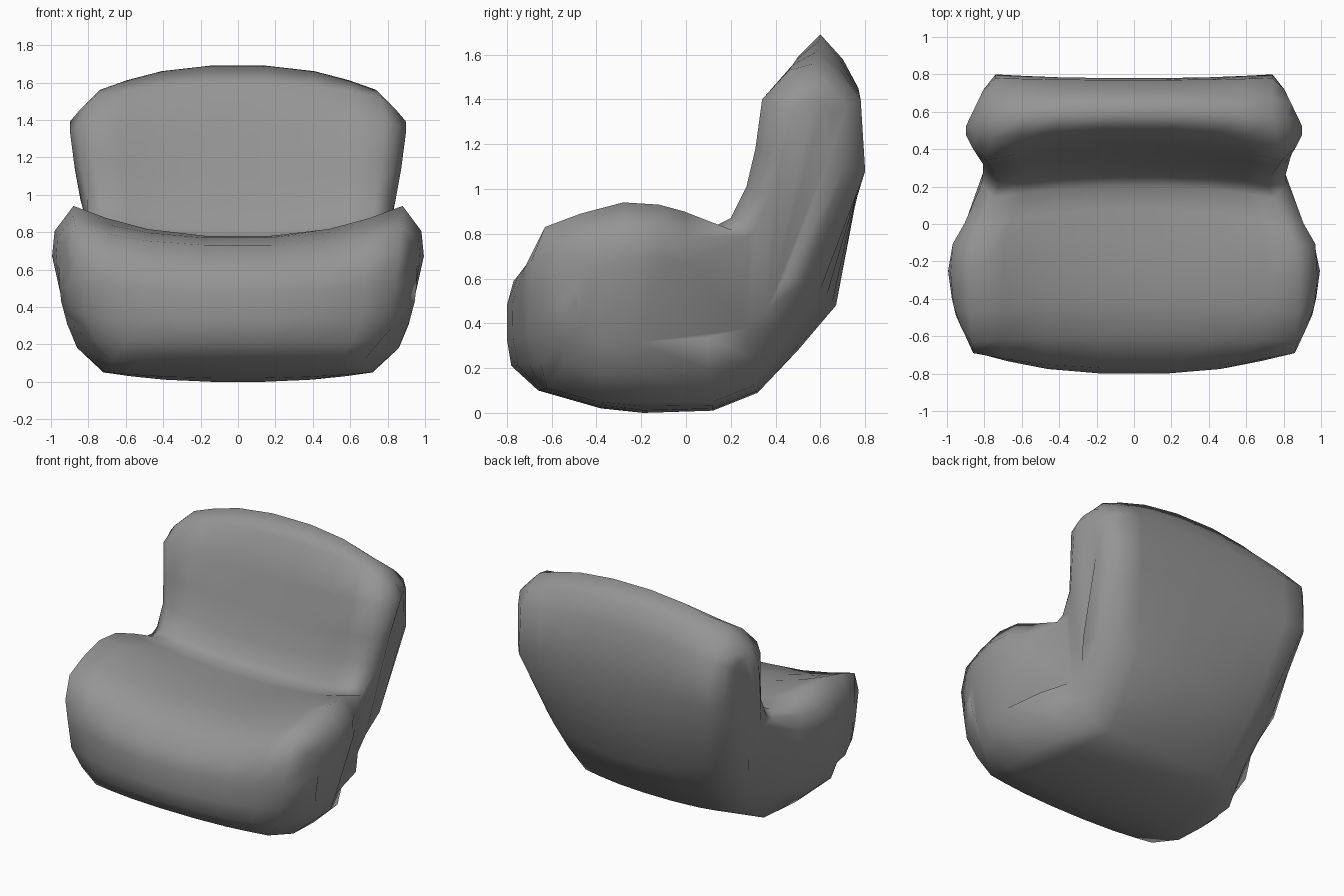
import bpy
import bmesh
from mathutils import Vector

default_cube = bpy.data.objects.get("Cube")
if default_cube:
    bpy.data.objects.remove(default_cube, do_unlink=True)

# Upholstery colour
fabric = bpy.data.materials.new("grey_upholstery")
fabric.use_nodes = True
grey = (.3, .3, .3, 1)
fabric.diffuse_color = grey
fabric.node_tree.nodes["Principled BSDF"].inputs["Base Color"].default_value = grey

# Side outline: centre y, centre z, rim x, rim y, rim z
OUTLINE = [
    (-.8, .33, .82, -.68, .35), (-.8, .48, .84, -.69, .53),   # front
    (-.77, .59, .86, -.69, .68), (-.6, .73, .87, -.63, .83),
    (-.4, .77, .88, -.47, .89), (-.25, .78, .88, -.28, .94),  # seat top
    (-.08, .78, .87, -.12, .93), (.08, .77, .82, -.01, .9),
    (.2, .77, .75, .14, .84), (.25, .81, .72, .2, .87),       # crease
    (.3, .92, .74, .27, 1.01), (.36, 1.1, .77, .31, 1.18),
    (.42, 1.34, .79, .34, 1.4), (.5, 1.59, .76, .46, 1.53),   # backrest front
    (.6, 1.69, .74, .57, 1.56), (.7, 1.58, .74, .68, 1.5),    # crest
    (.77, 1.45, .74, .78, 1.4), (.78, 1.08, .74, .8, 1.08),
    (.67, .48, .61, .6, .55), (.5, .28, .59, .46, .33),       # rear
    (.32, .09, .57, .3, .12), (.12, .01, .69, .12, .05),
    (-.19, 0, .72, -.19, .05), (-.38, .02, .71, -.4, .05),    # underside
    (-.66, .1, .67, -.62, .11), (-.78, .21, .76, -.65, .22),
]

# Half width of the puffy sides by depth and height,
# and towards the lower rear and lower front corners
WIDTH_BY_DEPTH = [(-.7, .85), (-.5, .95), (-.33, .99), (-.16, 1), (-.02, .92),
                  (.13, .83), (.31, .8), (.4, .86), (.5, .91), (.77, .78)]
WIDTH_BY_HEIGHT = [(0, .72), (.22, .89), (.6, .99), (.78, 1),
                   (.9, .91), (1.4, .9), (1.6, .7)]
WIDTH_BY_REAR = [(-.5, 1), (-.3, .9), (-.1, .74), (.05, .66)]
WIDTH_BY_FRONT = [(.03, 1), (.15, .92), (.3, .8)]

# Line through the middle of the seat and backrest, seen from the side
SPINE = [Vector(p) for p in ((-.35, .48), (.3, .55), (.57, 1.3))]


def interpolate(table, value):
    if value <= table[0][0]:
        return table[0][1]
    for (a, wa), (b, wb) in zip(table, table[1:]):
        if value <= b:
            return wa + (wb - wa) * (value - a) / (b - a)
    return table[-1][1]


def nearest_on_spine(point):
    candidates = []
    for start, end in zip(SPINE, SPINE[1:]):
        along = end - start
        t = (point - start).dot(along) / along.length_squared
        candidates.append(start + along * max(0, min(1, t)))
    return min(candidates, key=lambda c: (c - point).length)


def across_ring(fraction):
    """Outline between the middle (0) and the rim (1)."""
    blend = max(0, (fraction - .2) / .8) ** 1.8
    ring = []
    for cy, cz, rx, ry, rz in OUTLINE:
        ring.append(Vector((rx * fraction, cy + (ry - cy) * blend, cz + (rz - cz) * blend)))
    return ring


def side_ring(inset):
    """Rim pulled towards the spine and pushed out to the side width."""
    ring = []
    for _, _, _, ry, rz in OUTLINE:
        rim = Vector((ry, rz))
        y, z = rim.lerp(nearest_on_spine(rim), inset)
        x = min(interpolate(WIDTH_BY_DEPTH, y), interpolate(WIDTH_BY_HEIGHT, z),
                interpolate(WIDTH_BY_REAR, y - z), interpolate(WIDTH_BY_FRONT, -y - z))
        ring.append(Vector((x, y, z)))
    return ring


# Lounge chair: rings lofted from the right side to the left side
half = [across_ring(f) for f in (.2, .55, .8, 1)] + [side_ring(i) for i in (.3, .6)]
mirrored = [[Vector((-p.x, p.y, p.z)) for p in ring] for ring in reversed(half)]

bm = bmesh.new()
rings = [[bm.verts.new(p) for p in ring] for ring in mirrored + half]
count = len(OUTLINE)
for a, b in zip(rings, rings[1:]):
    for i in range(count):
        j = (i + 1) % count
        bm.faces.new((a[i], a[j], b[j], b[i]))
caps = [bm.faces.new(rings[0]), bm.faces.new(rings[-1])]
bmesh.ops.triangulate(bm, faces=caps)
bmesh.ops.recalc_face_normals(bm, faces=bm.faces)
for face in bm.faces:
    face.smooth = True

mesh = bpy.data.meshes.new("lounge_chair")
bm.to_mesh(mesh)
bm.free()
mesh.materials.append(fabric)
chair = bpy.data.objects.new("lounge_chair", mesh)
bpy.context.collection.objects.link(chair)
